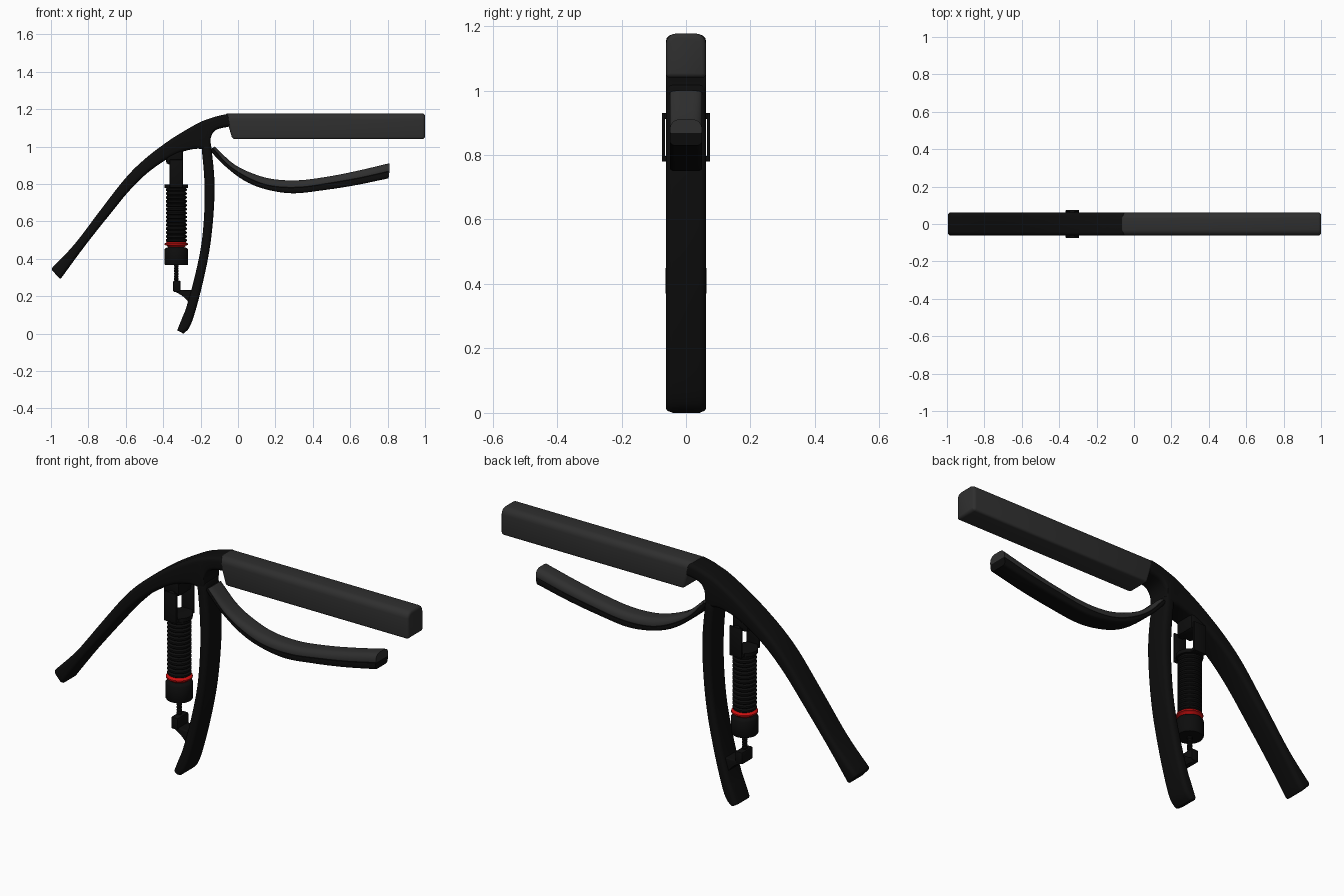
import bpy, bmesh, math
from mathutils import Vector

if "Cube" in bpy.data.objects:
    bpy.data.objects.remove(bpy.data.objects["Cube"])


def material(name, rgb):
    m = bpy.data.materials.new(name)
    m.diffuse_color = (*rgb, 1)
    m.use_nodes = True
    m.node_tree.nodes["Principled BSDF"].inputs["Base Color"].default_value = m.diffuse_color
    return m


BLACK = material("black", (0.004, 0.004, 0.004))
GREY = material("dark grey", (0.028, 0.028, 0.028))
RED = material("red", (0.6, 0.005, 0.005))


def finish(name, bm, mat):
    bmesh.ops.recalc_face_normals(bm, faces=bm.faces)
    me = bpy.data.meshes.new(name)
    bm.to_mesh(me)
    bm.free()
    me.materials.append(mat)
    me.shade_smooth()
    me.set_sharp_from_angle(angle=math.radians(40))
    ob = bpy.data.objects.new(name, me)
    bpy.context.collection.objects.link(ob)
    return ob


def smooth_path(pts, n):
    """Catmull-Rom curve through the points."""
    if n == 1:
        return [Vector(p) for p in pts]
    p = [Vector(q) for q in pts]
    p = [2 * p[0] - p[1]] + p + [2 * p[-1] - p[-2]]
    out = []
    for i in range(1, len(p) - 2):
        a, b, c, d = p[i - 1:i + 3]
        for k in range(n):
            t = k / n
            out.append(0.5 * (2 * b + (c - a) * t + (2 * a - 5 * b + 4 * c - d) * t * t
                              + (3 * b - a - 3 * c + d) * t ** 3))
    return out + [p[-2]]


def ribbon(name, top, bottom, w, mat, rt=0.02, rb=0.02, cap=0.01, n=5):
    """Rounded-rectangle section swept between two edge curves in the xz plane."""
    bm = bmesh.new()
    rings = []
    for T, B in zip(smooth_path(top, n), smooth_path(bottom, n)):
        L = (T - B).length
        ring = []
        for q in range(4):
            r = rt if q < 2 else rb
            rv = min(r, 0.8 * L if rt > 2 * rb and q < 2 else 0.45 * L) / L
            sy = 1 if q in (0, 3) else -1
            v0 = 1 - rv if q < 2 else rv
            for k in range(5):
                a = (q + k / 4) * math.pi / 2
                P = B + (T - B) * (v0 + rv * math.sin(a))
                ring.append(bm.verts.new((P.x, sy * (w - r) + r * math.cos(a), P.y)))
        rings.append(ring)
    m = len(rings[0])
    for a, b in zip(rings, rings[1:]):
        for i in range(m):
            bm.faces.new((a[i], a[(i + 1) % m], b[(i + 1) % m], b[i]))
    caps = [bm.faces.new(rings[0]), bm.faces.new(rings[-1])]
    if cap:
        edges = list({e for f in caps for e in f.edges})
        bmesh.ops.bevel(bm, geom=edges, offset=cap, segments=3, profile=0.5,
                        affect='EDGES', clamp_overlap=False)
    return finish(name, bm, mat)


def lathe(name, profile, mat, x=-0.33, seg=28):
    """Profile of (radius, z) spun about a vertical axis."""
    bm = bmesh.new()
    rings = [[bm.verts.new((x + r * math.cos(2 * math.pi * i / seg),
                            r * math.sin(2 * math.pi * i / seg), z)) for i in range(seg)]
             for r, z in profile]
    for a, b in zip(rings, rings[1:]):
        for i in range(seg):
            j = (i + 1) % seg
            bm.faces.new((a[i], a[j], b[j], b[i]))
    bm.faces.new(rings[0])
    bm.faces.new(rings[-1])
    return finish(name, bm, mat)


def ribs(z0, z1, count, r_in, r_out):
    """Profile of evenly spaced rounded ridges."""
    p = (z1 - z0) / count
    out = []
    for i in range(count):
        z = z0 + i * p
        out += [(r_in, z), (r_out, z + 0.3 * p), (r_out, z + 0.7 * p)]
    return out + [(r_in, z1)]


def box(name, x0, x1, y0, y1, z0, z1, mat, bev=0.004):
    bm = bmesh.new()
    bmesh.ops.create_cube(bm, size=1)
    for v in bm.verts:
        v.co = ((x0 + x1) / 2 + v.co.x * (x1 - x0), (y0 + y1) / 2 + v.co.y * (y1 - y0),
                (z0 + z1) / 2 + v.co.z * (z1 - z0))
    bmesh.ops.bevel(bm, geom=bm.edges[:], offset=bev, segments=2, profile=0.5, affect='EDGES')
    return finish(name, bm, mat)


# Straight upper bar
ribbon("top_bar", [(-0.07, 1.177), (0.4, 1.177), (1.0, 1.177)],
       [(-0.03, 1.04), (0.4, 1.04), (1.0, 1.04)], 0.062, GREY, 0.032, 0.012, 0.014, n=1)

# Upper handle, flowing into the hub under the bar
ribbon("upper_handle",
       [(-1.0, .345), (-.874, .478), (-.74, .654), (-.607, .825), (-.5, .932), (-.366, 1.034),
        (-.25, 1.105), (-.19, 1.136), (-.15, 1.15), (-.11, 1.163), (-.055, 1.175)],
       [(-.95, .29), (-.82, .467), (-.687, .635), (-.58, .765), (-.473, .868), (-.34, .955),
        (-.23, .988), (-.155, .985), (-.145, 1.05), (-.115, 1.09), (-.03, 1.11)],
       0.062, BLACK)

# Lower handle with its curled foot
ribbon("lower_handle",
       [(-.145, 1.02), (-.126, .82), (-.131, .638), (-.152, .45), (-.19, .264),
        (-.233, .103), (-.262, .03), (-.292, .0)],
       [(-.195, 1.0), (-.18, .825), (-.18, .655), (-.197, .47), (-.236, .285),
        (-.275, .145), (-.298, .085), (-.325, .018)],
       0.062, BLACK, cap=0.008)

# Curved lower jaw: black spine with grey pad on top
jaw_top = [(-.125, 1.0), (-.02, .905), (.09, .852), (.195, .825), (.33, .82),
           (.49, .841), (.65, .873), (.81, .911)]
jaw_mid = [(-.137, .992), (-.045, .895), (.07, .825), (.185, .788), (.33, .782),
           (.49, .804), (.65, .832), (.81, .868)]
jaw_bot = [(-.155, .985), (-.08, .905), (.03, .82), (.147, .772), (.29, .75),
           (.45, .766), (.62, .792), (.805, .83)]
ribbon("jaw_pad", jaw_top, jaw_mid, 0.05, GREY, 0.03, 0.004, 0)
ribbon("jaw_spine", jaw_mid, jaw_bot, 0.05, BLACK, 0.004, 0.015, 0)

# Clevis: hanging lug, pin and two side plates
box("clevis_lug", -.385, -.295, -.055, .055, .905, 1.0, BLACK, 0.015)
box("clevis_pin", -.345, -.315, -.07, .07, .912, .93, BLACK)
for side, y in (("front", -.07), ("back", .07)):
    box("clevis_plate_" + side, -.365, -.295, y - .005, y + .005, .78, .93, BLACK, 0.002)
box("clevis_base", -.365, -.295, -.073, .073, .78, .797, BLACK)
lathe("spring_cap", [(.062, .778), (.062, .797)], BLACK)

# Ribbed spring, red ring, adjusting nut and threaded rod
lathe("spring", ribs(.488, .78, 14, .048, .056), BLACK)
lathe("red_ring", [(.045, .462), (.05, .47), (.062, .474), (.062, .481), (.05, .49)], RED)
lathe("adjusting_nut", [(.03, .368), (.06, .366), (.064, .372), (.064, .448), (.058, .456),
                        (.03, .468)], BLACK)
lathe("threaded_rod", ribs(.27, .37, 7, .009, .013), BLACK, seg=16)

# Rod seat joined to the lower handle
box("rod_seat", -.347, -.307, -.045, .045, .222, .284, BLACK, 0.008)
ribbon("rod_seat_arm", [(-.33, .238), (-.28, .232), (-.2, .235)],
       [(-.335, .224), (-.29, .195), (-.24, .14)], 0.04, BLACK, 0.005, 0.005, 0)
